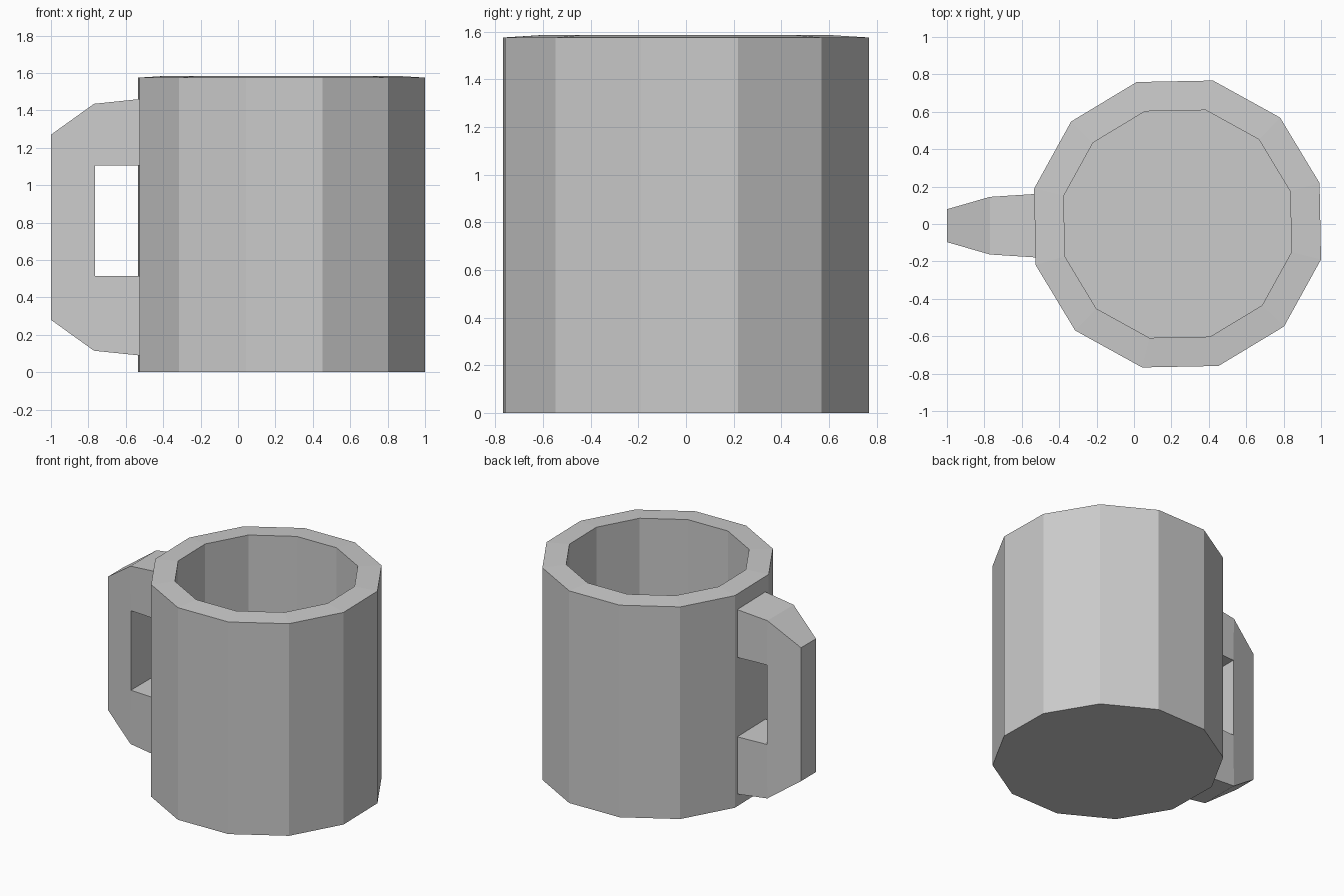
import bpy, bmesh
from math import cos, sin, radians

if "Cube" in bpy.data.objects:
    bpy.data.objects.remove(bpy.data.objects["Cube"])

SIDES, PHASE, CENTRE_X = 12, 16.1, 0.233


def finish(name, bm):
    bmesh.ops.recalc_face_normals(bm, faces=bm.faces)
    mesh = bpy.data.meshes.new(name)
    bm.to_mesh(mesh)
    bm.free()
    obj = bpy.data.objects.new(name, mesh)
    bpy.context.collection.objects.link(obj)
    return obj


def make_cup():
    # Closed wall profile (radius, height): outside base, rim, inside floor
    profile = [(0.79, 0), (0.79, 1.575), (0.627, 1.585), (0.627, 0.16)]
    bm = bmesh.new()
    rings = []
    for r, z in profile:
        angles = [radians(PHASE + 360 * i / SIDES) for i in range(SIDES)]
        rings.append([bm.verts.new((CENTRE_X + r * cos(a), r * sin(a), z))
                      for a in angles])
    for low, high in zip(rings, rings[1:]):
        for i in range(SIDES):
            j = (i + 1) % SIDES
            bm.faces.new((low[i], low[j], high[j], high[i]))
    bm.faces.new(rings[0])
    bm.faces.new(rings[-1])
    return finish("cup", bm)


def make_handle():
    # Side outline (x, z); ends sit just inside the cup wall
    outline = [(-0.52, 1.461), (-0.77, 1.435), (-1, 1.27), (-1, 0.28),
               (-0.77, 0.115), (-0.52, 0.089), (-0.52, 0.515),
               (-0.765, 0.515), (-0.765, 1.105), (-0.52, 1.105)]
    half_width = {-0.52: 0.17, -0.77: 0.154, -0.765: 0.154, -1: 0.088}
    bm = bmesh.new()
    front, back = [[bm.verts.new((x, -0.009 + s * half_width[x], z))
                    for x, z in outline] for s in (-1, 1)]
    # Upper arm, grip and lower arm on both sides
    for side in (front, back):
        for patch in ((0, 1, 8, 9), (1, 2, 3, 4, 7, 8), (4, 5, 6, 7)):
            bm.faces.new([side[i] for i in patch])
    # Band joining the two sides
    n = len(outline)
    for i in range(n):
        j = (i + 1) % n
        bm.faces.new((front[i], front[j], back[j], back[i]))
    return finish("handle", bm)


make_cup()
make_handle()
